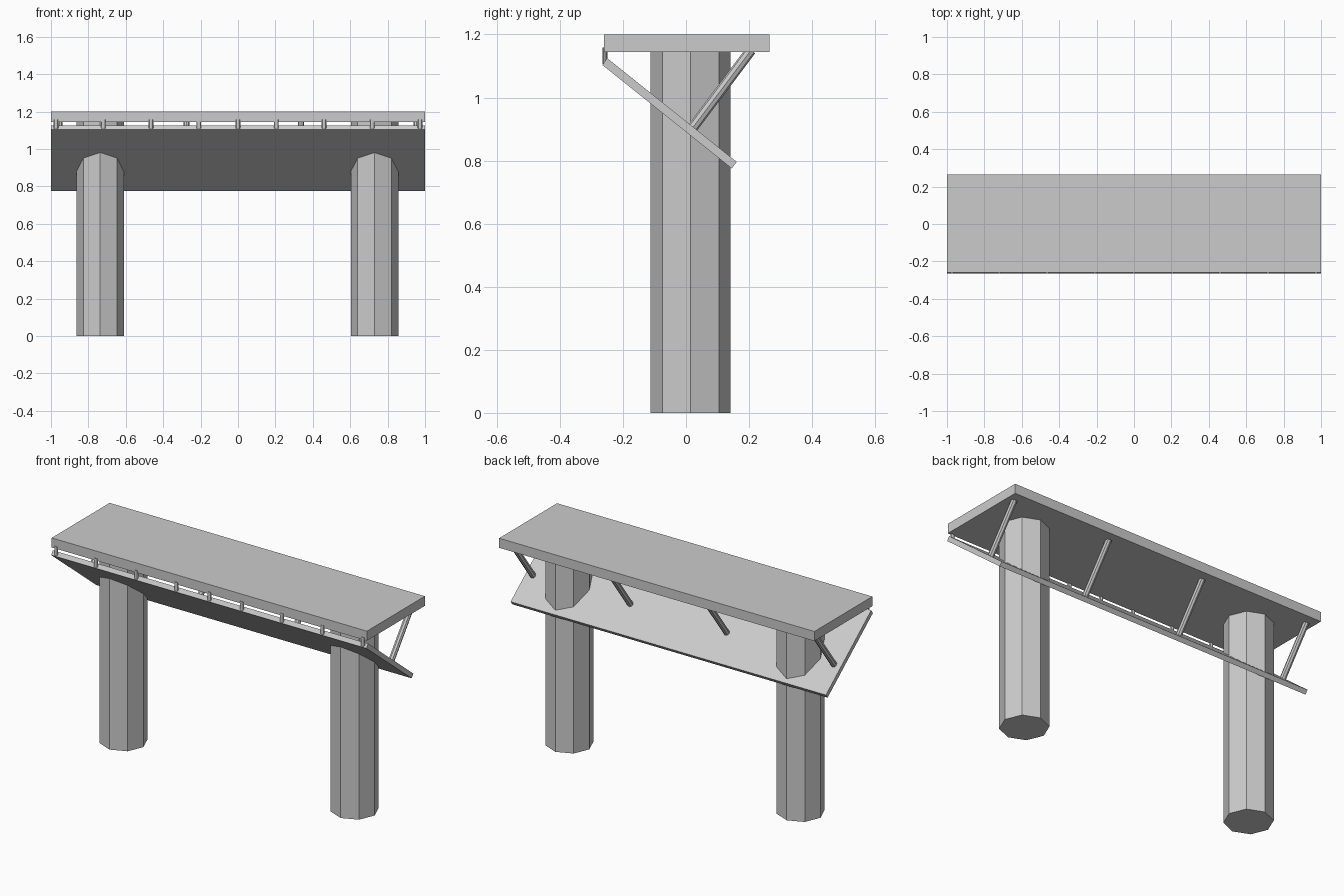
import bpy, bmesh
from mathutils import Vector

if "Cube" in bpy.data.objects:
    bpy.data.objects.remove(bpy.data.objects["Cube"])


def finish(name, bm):
    bmesh.ops.recalc_face_normals(bm, faces=bm.faces)
    me = bpy.data.meshes.new(name)
    bm.to_mesh(me)
    bm.free()
    ob = bpy.data.objects.new(name, me)
    bpy.context.collection.objects.link(ob)
    return ob


def plank(name, profile):
    """Extrude a (y, z) profile along the full length in x."""
    bm = bmesh.new()
    face = bm.faces.new([bm.verts.new((-1, y, z)) for y, z in profile])
    ext = bmesh.ops.extrude_face_region(bm, geom=[face])["geom"]
    verts = [v for v in ext if isinstance(v, bmesh.types.BMVert)]
    bmesh.ops.translate(bm, verts=verts, vec=(2, 0, 0))
    return finish(name, bm)


def rod(name, start, end, radius, sides=8, flat=1.0):
    """Straight prism between two points; flat squeezes it in local y."""
    a, b = Vector(start), Vector(end)
    d = b - a
    bm = bmesh.new()
    bmesh.ops.create_cone(bm, cap_ends=True, segments=sides,
                          radius1=radius, radius2=radius, depth=d.length)
    bmesh.ops.scale(bm, verts=bm.verts, vec=(1, flat, 1))
    ob = finish(name, bm)
    ob.location = (a + b) / 2
    ob.rotation_euler = Vector((0, 0, 1)).rotation_difference(d).to_euler()
    return ob


# Flat top slab
plank("top_slab", [(-0.26, 1.145), (0.265, 1.145), (0.265, 1.2), (-0.26, 1.2)])

# Tilted shelf hanging from the front edge
plank("tilted_panel", [(-0.25, 1.125), (-0.265, 1.103), (0.145, 0.775), (0.161, 0.796)])

# Octagonal posts
for x in (-0.737, 0.73):
    rod("post", (x, 0.0145, 0), (x, 0.0145, 1.148), 0.127)

# Diagonal struts between slab and panel
for x in (-0.955, -0.275, 0.337, 0.955):
    rod("strut", (x, 0.206, 1.15), (x, 0.018, 0.9), 0.0165)

# Small hangers along the front edge
for x in (-0.973, -0.72, -0.465, -0.21, 0, 0.205, 0.46, 0.717, 0.973):
    rod("hanger", (x, -0.257, 1.107), (x, -0.257, 1.158), 0.0125, flat=0.6)
